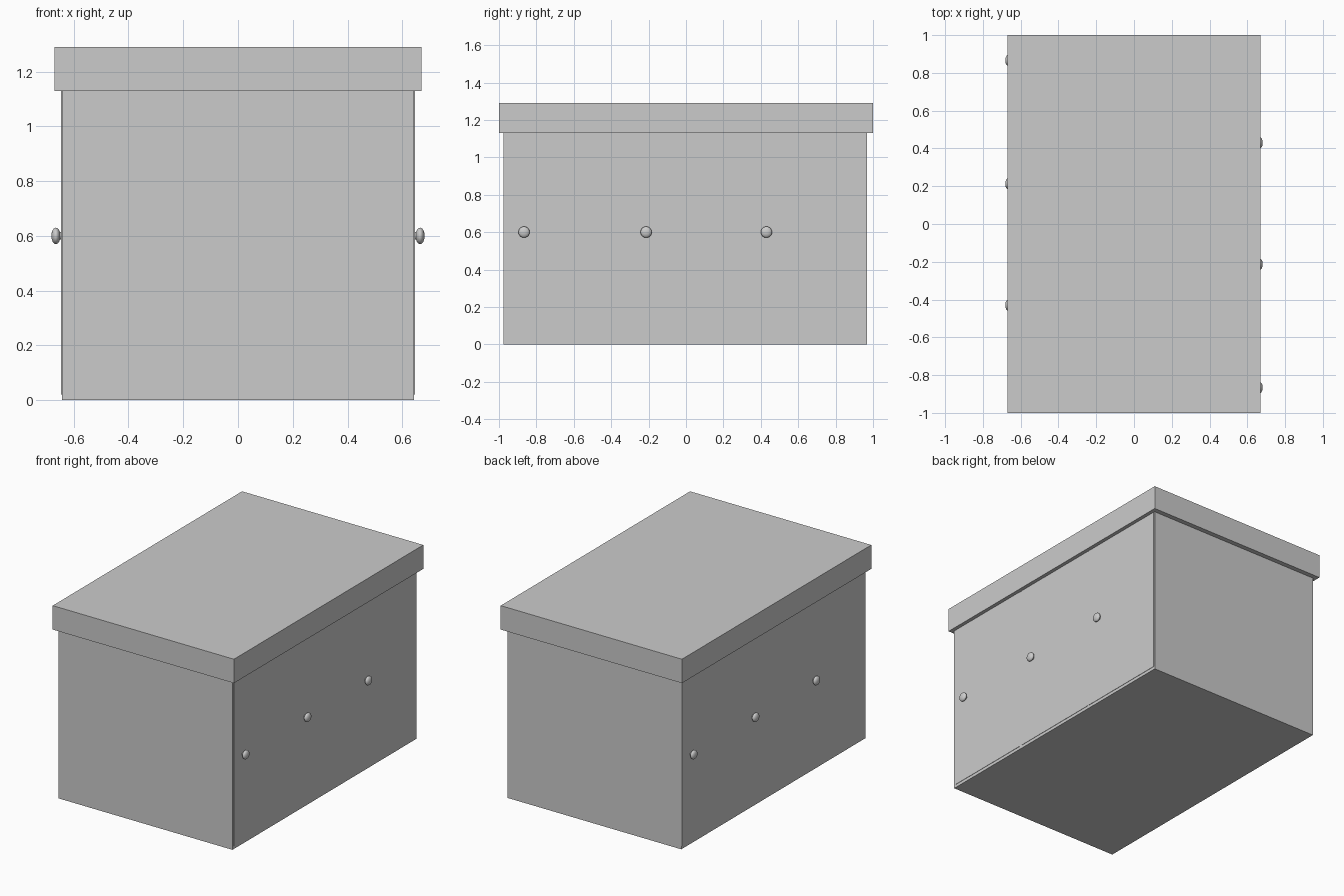
import bpy
from math import radians

if "Cube" in bpy.data.objects:
    bpy.data.objects.remove(bpy.data.objects["Cube"])


def box(name, lo, hi):
    bpy.ops.mesh.primitive_cube_add(size=1, location=[(a + b) / 2 for a, b in zip(lo, hi)])
    ob = bpy.context.object
    ob.name = name
    ob.scale = [b - a for a, b in zip(lo, hi)]
    bpy.ops.object.transform_apply(location=True, rotation=True, scale=True)
    return ob


def knob(name, side, y, z=0.6):
    # flattened round head
    bpy.ops.mesh.primitive_uv_sphere_add(segments=24, ring_count=16, radius=1,
                                         location=(side * 0.665, y, z),
                                         rotation=(0, radians(90), 0))
    head = bpy.context.object
    head.name = name + "_head"
    head.scale = (0.03, 0.03, 0.0165)
    bpy.ops.object.shade_smooth()
    # short stem into the door
    bpy.ops.mesh.primitive_cylinder_add(vertices=24, radius=0.014, depth=0.03,
                                        location=(side * 0.65, y, z),
                                        rotation=(0, radians(90), 0))
    bpy.context.object.name = name + "_stem"
    bpy.ops.object.shade_smooth_by_angle()


# carcass and overhanging worktop
box("cabinet_body", (-0.643, -0.977, 0), (0.643, 0.968, 1.13))
box("worktop", (-0.67, -1, 1.13), (0.67, 1, 1.29))

# three doors per long side; the far side is the near side turned 180 degrees
doors = [(-0.965, -0.342, -0.866), (-0.318, 0.322, -0.213), (0.332, 0.958, 0.43)]
for side, label in ((1, "right"), (-1, "left")):
    for i, (y0, y1, yk) in enumerate(doors, 1):
        ya, yb = sorted((side * y0, side * y1))
        xa, xb = sorted((side * 0.63, side * 0.6455))
        box(f"{label}_door_{i}", (xa, ya, 0.02), (xb, yb, 1.13))
        knob(f"{label}_knob_{i}", side, side * yk)
